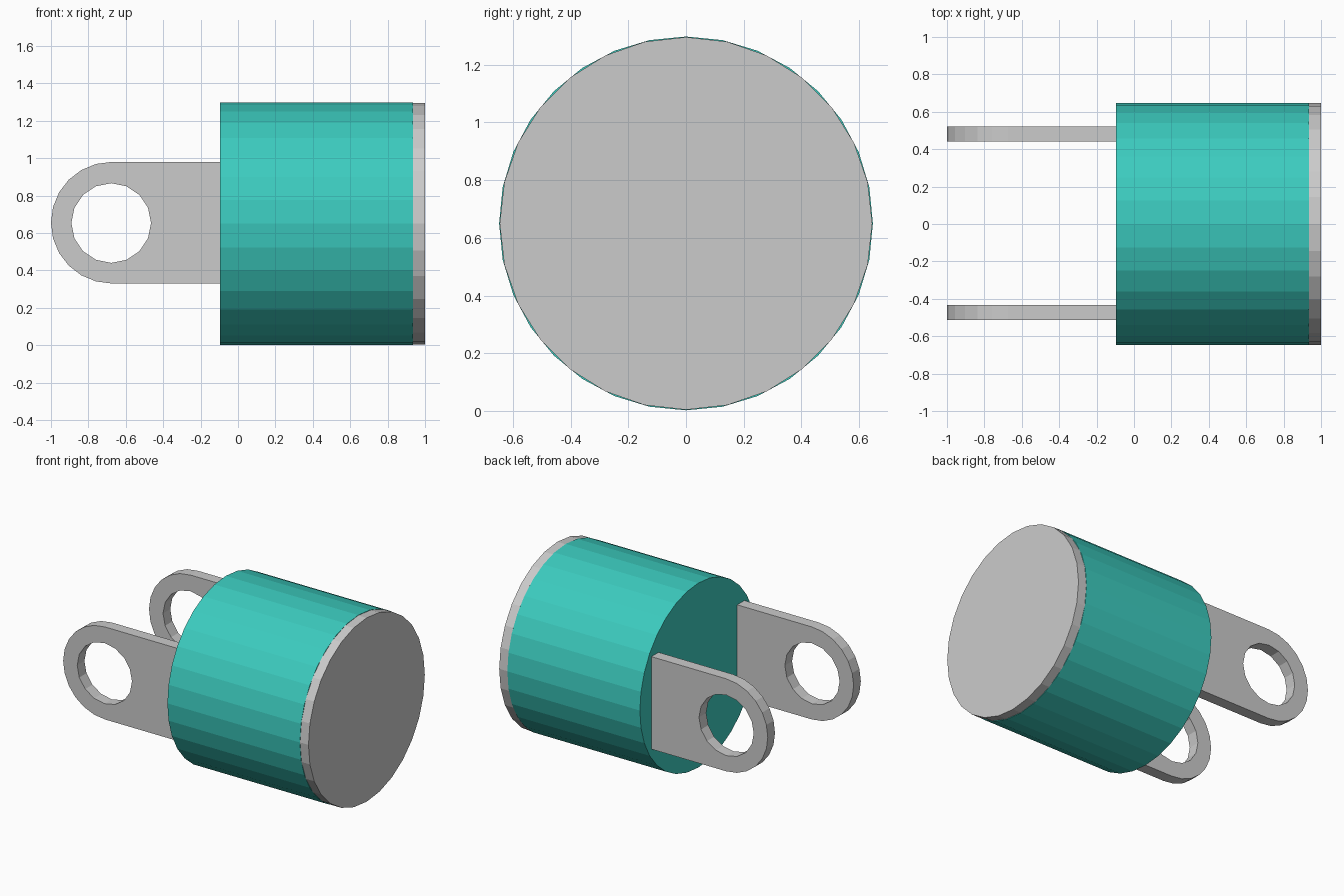
import bpy
from math import radians, sin, cos, pi

if "Cube" in bpy.data.objects:
    bpy.data.objects.remove(bpy.data.objects["Cube"])

AXIS_Z = 0.65


def disc(name, x0, x1, radius, sides):
    """Flat-shaded cylinder lying along x."""
    bpy.ops.mesh.primitive_cylinder_add(
        vertices=sides, radius=radius, depth=x1 - x0,
        location=((x0 + x1) / 2, 0, AXIS_Z), rotation=(0, radians(90), 0))
    ob = bpy.context.object
    ob.name = name
    return ob


def arc(cx, cz, r, start, end, n):
    angles = [radians(start + (end - start) * i / n) for i in range(n + 1)]
    return [(cx + r * cos(a), cz + r * sin(a)) for a in angles]


def lug(name, y):
    """Round-ended plate with a pin hole, extruded along y."""
    outline = arc(-0.675, 0.655, 0.325, 90, 270, 12) + [(-0.095, 0.33), (-0.095, 0.98)]
    hole = arc(-0.678, 0.653, 0.213, 0, 360, 16)[:-1]
    cu = bpy.data.curves.new(name, 'CURVE')
    cu.dimensions = '2D'
    cu.fill_mode = 'BOTH'
    cu.extrude = 0.04
    for pts in (outline, hole):
        sp = cu.splines.new('POLY')
        sp.points.add(len(pts) - 1)
        for p, (x, z) in zip(sp.points, pts):
            p.co = (x, z, 0, 1)
        sp.use_cyclic_u = True
        sp.use_smooth = False
    ob = bpy.data.objects.new(name, cu)
    ob.location.y = y
    ob.rotation_euler.x = pi / 2
    bpy.context.collection.objects.link(ob)
    bpy.ops.object.select_all(action='DESELECT')
    ob.select_set(True)
    bpy.context.view_layer.objects.active = ob
    bpy.ops.object.convert(target='MESH')
    bpy.ops.object.shade_flat()


# Coloured main body
teal = bpy.data.materials.new("teal")
teal.diffuse_color = (0.045, 0.60, 0.52, 1)
teal.use_nodes = True
teal.node_tree.nodes["Principled BSDF"].inputs["Base Color"].default_value = teal.diffuse_color
body = disc("body", -0.095, 0.935, 0.648, 32)
body.data.materials.append(teal)

# Grey end cap
disc("end_cap", 0.935, 1.0, 0.646, 28)

# Pair of mounting lugs
lug("front_lug", -0.473)
lug("back_lug", 0.48)
